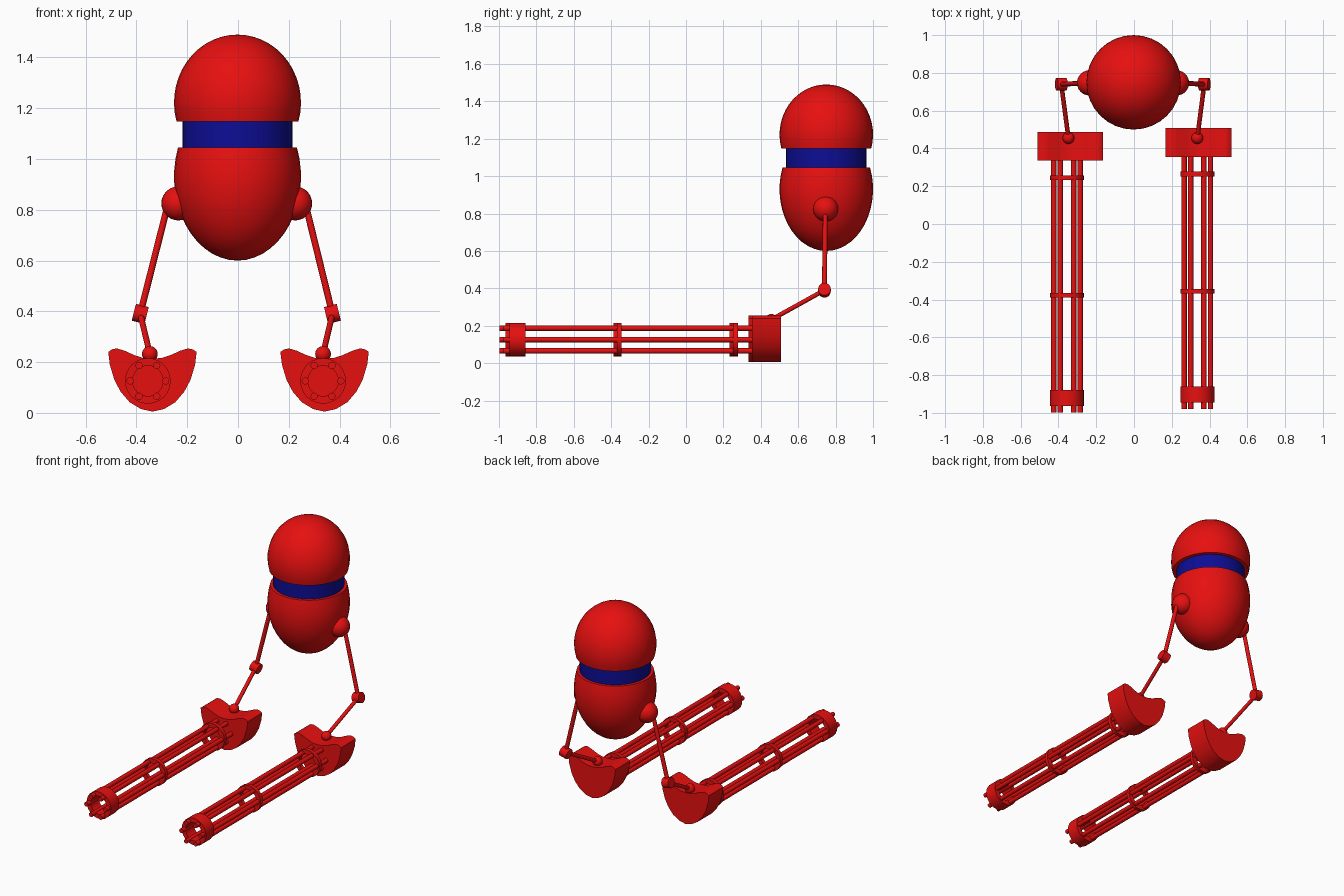
import bpy, bmesh, math
from mathutils import Vector

if "Cube" in bpy.data.objects:
    bpy.data.objects.remove(bpy.data.objects["Cube"])


def material(name, rgb):
    m = bpy.data.materials.new(name)
    m.diffuse_color = (*rgb, 1)
    m.use_nodes = True
    m.node_tree.nodes["Principled BSDF"].inputs["Base Color"].default_value = m.diffuse_color
    return m


RED = material("red", (0.8, 0.005, 0.005))
BLUE = material("dark_blue", (0.004, 0.004, 0.3))


def finish(name, bm, mat=RED, loc=(0, 0, 0)):
    bmesh.ops.recalc_face_normals(bm, faces=bm.faces)
    me = bpy.data.meshes.new(name)
    bm.to_mesh(me)
    bm.free()
    ob = bpy.data.objects.new(name, me)
    ob.location = loc
    bpy.context.collection.objects.link(ob)
    me.materials.append(mat)
    bpy.ops.object.select_all(action='DESELECT')
    ob.select_set(True)
    bpy.context.view_layer.objects.active = ob
    bpy.ops.object.shade_smooth_by_angle(angle=math.radians(35))
    return ob


def lathe(name, profile, loc, mat=RED, axis='Z', segs=32, closed=False):
    """Spin (radius, height) points around an axis."""
    bm = bmesh.new()
    pts = profile + profile[:1] if closed else profile
    vs = [bm.verts.new((r, 0, h)) for r, h in pts]
    es = [bm.edges.new(p) for p in zip(vs, vs[1:])]
    bmesh.ops.spin(bm, geom=vs + es, cent=(0, 0, 0), axis=(0, 0, 1),
                   angle=math.tau, steps=segs, use_merge=False)
    bmesh.ops.remove_doubles(bm, verts=bm.verts, dist=1e-5)
    if axis == 'Y':
        for v in bm.verts:
            v.co = (v.co.x, v.co.z, v.co.y)
    return finish(name, bm, mat, loc)


def ball(name, loc, r):
    bm = bmesh.new()
    bmesh.ops.create_uvsphere(bm, u_segments=24, v_segments=14, radius=r)
    return finish(name, bm, RED, loc)


def rod(name, a, b, r, segs=12):
    """Capped cylinder between two points."""
    a, b = Vector(a), Vector(b)
    bm = bmesh.new()
    bmesh.ops.create_cone(bm, cap_ends=True, segments=segs, radius1=r,
                          radius2=r, depth=(b - a).length)
    rot = (b - a).to_track_quat('Z', 'Y').to_matrix()
    bmesh.ops.rotate(bm, verts=bm.verts, cent=(0, 0, 0), matrix=rot)
    return finish(name, bm, RED, (a + b) / 2)


def ring(name, x, y0, y1, z):
    lathe(name, [(0.06, y0), (0.09, y0), (0.09, y1), (0.06, y1)],
          (x, 0, z), axis='Y', closed=True, segs=24)


def ellipse_arc(r, h, zc, a0, a1, n=14):
    angs = [math.radians(a0 + (a1 - a0) * i / n) for i in range(n + 1)]
    return [(r * max(math.cos(a), 0), zc + h * math.sin(a)) for a in angs]


# Head dome, neck band and egg-shaped torso
BX, BY = -0.002, 0.75
low = math.degrees(math.asin(-0.075 / 0.268))
lathe("head", [(0, 1.147)] + ellipse_arc(0.25, 0.268, 1.222, low, 90), (BX, BY, 0))
lathe("neck_band", [(0, 1.03), (0.216, 1.03), (0.216, 1.16), (0, 1.16)],
      (BX, BY, 0), BLUE)
high = math.degrees(math.asin(0.115 / 0.33))
lathe("torso", ellipse_arc(0.25, 0.33, 0.93, -90, high) + [(0, 1.045)], (BX, BY, 0))

# Half outline of the gun mount, from top middle to bottom middle
HALF = [(0, 0.214), (0.035, 0.216), (0.07, 0.227), (0.11, 0.245), (0.14, 0.254),
        (0.16, 0.25), (0.174, 0.24), (0.168, 0.19), (0.15, 0.13), (0.125, 0.083),
        (0.09, 0.042), (0.045, 0.015), (0, 0.005)]


def mount(name, x, y0, y1):
    bm = bmesh.new()
    outline = HALF + [(-px, pz) for px, pz in HALF[-2:0:-1]]
    f = bm.faces.new([bm.verts.new((px, y0, pz)) for px, pz in outline])
    ext = bmesh.ops.extrude_face_region(bm, geom=[f], use_keep_orig=True)
    moved = [g for g in ext['geom'] if isinstance(g, bmesh.types.BMVert)]
    bmesh.ops.translate(bm, verts=moved, vec=(0, y1 - y0, 0))
    finish(name, bm, RED, (x, 0, 0))


# side, shoulder x, elbow x, wrist x, mount x, gun x, shift along y
SIDES = [("left", -0.235, -0.385, -0.347, -0.337, -0.355, 0.0),
         ("right", 0.225, 0.372, 0.335, 0.341, 0.335, 0.019)]
GZ = 0.126

for side, sx, ex, wx, mx, gx, dy in SIDES:
    s = 1 if sx > 0 else -1
    # Jointed arm
    shoulder = Vector((sx + s * 0.04, 0.745, 0.825))
    elbow = Vector((ex, 0.74, 0.39))
    wrist = Vector((wx, 0.455, 0.232))
    ball(side + "_shoulder", (sx, 0.747, 0.825), 0.067)
    rod(side + "_upper_arm", shoulder, elbow, 0.013)
    across = (elbow - shoulder).cross(Vector((0, 1, 0))).normalized() * 0.026
    rod(side + "_elbow", elbow - across, elbow + across, 0.034, 20)
    rod(side + "_forearm", elbow, wrist, 0.012)
    ball(side + "_wrist", wrist, 0.031)
    # Mount and rotary barrels
    mount(side + "_mount", mx, 0.335 + dy, 0.488 + dy)
    for i in range(6):
        a = math.tau * i / 6
        x, z = gx + 0.07 * math.cos(a), GZ + 0.07 * math.sin(a)
        rod(f"{side}_barrel_{i + 1}", (x, -0.998 + dy, z), (x, 0.36 + dy, z), 0.0145)
    ring(side + "_muzzle_collar", gx, -0.964 + dy, -0.878 + dy, GZ)
    ring(side + "_middle_ring", gx, -0.388 + dy, -0.364 + dy, GZ)
    ring(side + "_rear_ring", gx, 0.233 + dy, 0.258 + dy, GZ)
